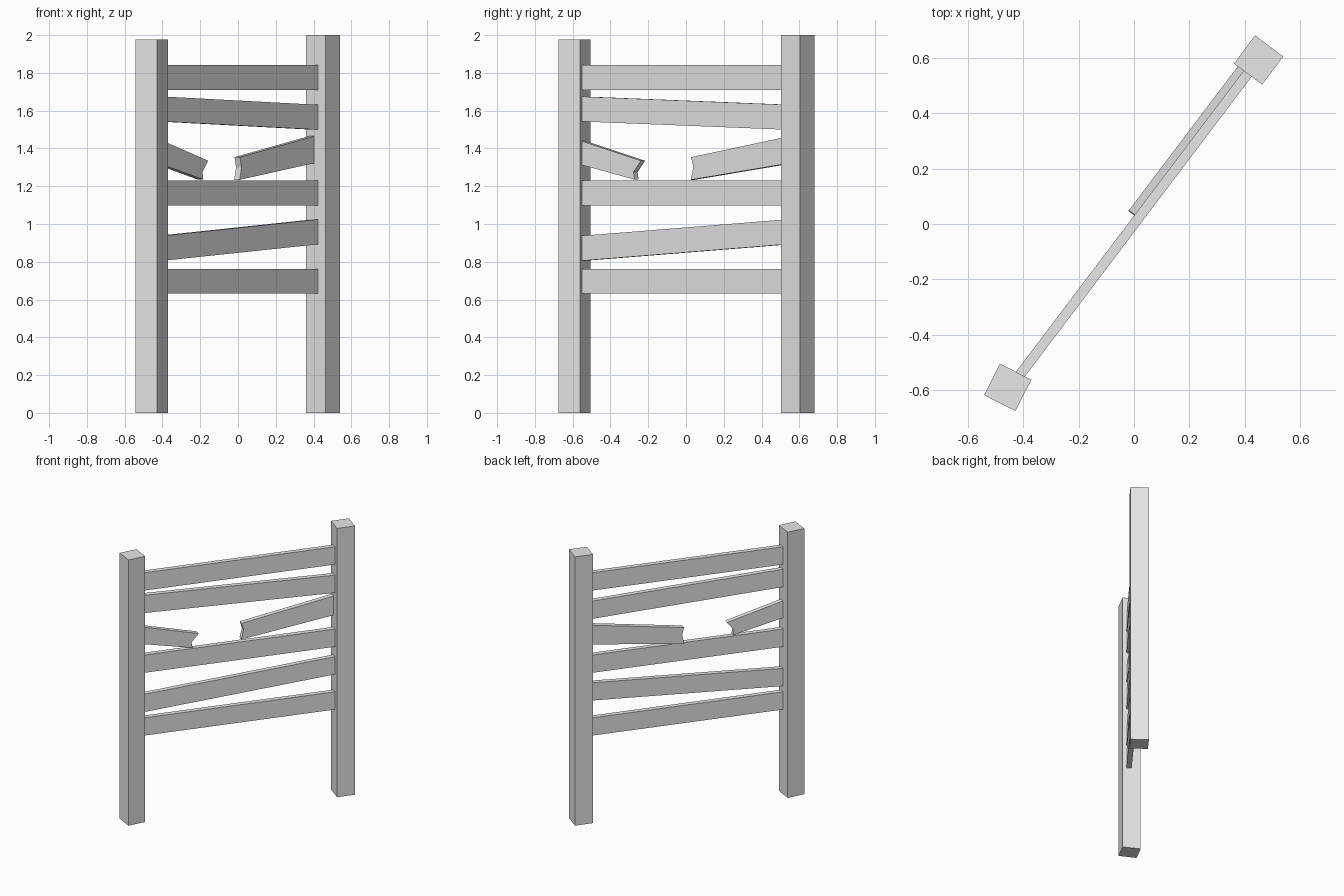
import bpy, bmesh
from math import radians

# Remove the default cube
cube = bpy.data.objects.get("Cube")
if cube:
    bpy.data.objects.remove(cube, do_unlink=True)

grey = bpy.data.materials.new("plain grey")
grey.use_nodes = True
colour = (0.8, 0.8, 0.8, 1)
grey.diffuse_color = colour
grey.node_tree.nodes["Principled BSDF"].inputs["Base Color"].default_value = colour

FENCE_ANGLE = radians(52.9)
HALF_SPAN = 0.74      # rails end inside the posts
HALF_HEIGHT = 0.066
THICKNESS = 0.036


def prism(name, points, depth, location=(0, 0, 0), angle=0):
    """Extrude an x-z outline by depth, centred on local y = 0."""
    bm = bmesh.new()
    face = bm.faces.new([bm.verts.new((x, -depth / 2, z)) for x, z in points])
    new = bmesh.ops.extrude_face_region(bm, geom=[face])["geom"]
    moved = [g for g in new if isinstance(g, bmesh.types.BMVert)]
    bmesh.ops.translate(bm, verts=moved, vec=(0, depth, 0))
    bmesh.ops.recalc_face_normals(bm, faces=bm.faces)
    mesh = bpy.data.meshes.new(name)
    bm.to_mesh(mesh)
    bm.free()
    mesh.materials.append(grey)
    obj = bpy.data.objects.new(name, mesh)
    obj.location = location
    obj.rotation_euler.z = angle
    bpy.context.collection.objects.link(obj)
    return obj


def post(name, x, y, height, degrees, width=0.127):
    w = width / 2
    prism(name, [(-w, 0), (w, 0), (w, height), (-w, height)], width,
          (x, y, 0), radians(degrees))


def rail(name, middle, slope=0):
    a, b = middle - slope * HALF_SPAN, middle + slope * HALF_SPAN
    h = HALF_HEIGHT
    prism(name, [(-HALF_SPAN, a - h), (HALF_SPAN, b - h),
                 (HALF_SPAN, b + h), (-HALF_SPAN, a + h)],
          THICKNESS, angle=FENCE_ANGLE)


# Square posts, each turned slightly differently
post("front_post", -0.456, -0.59, 1.977, -27)
post("back_post", 0.45, 0.592, 2.0, -36.8)

# Whole rails
rail("top_rail", 1.776)
rail("upper_tilted_rail", 1.587, -0.032)
rail("middle_rail", 1.164)
rail("lower_tilted_rail", 0.915, 0.064)
rail("bottom_rail", 0.697)

# Two halves of the snapped rail, with notched broken ends
prism("broken_rail_front",
      [(-HALF_SPAN, 1.326), (-0.328, 1.235), (-0.335, 1.275),
       (-0.285, 1.335), (-HALF_SPAN, 1.455)],
      THICKNESS, angle=FENCE_ANGLE)
prism("broken_rail_back",
      [(0.025, 1.234), (HALF_SPAN, 1.33), (HALF_SPAN, 1.475),
       (0.028, 1.354), (0.042, 1.3)],
      THICKNESS, (-0.021, 0.016, 0), FENCE_ANGLE)
